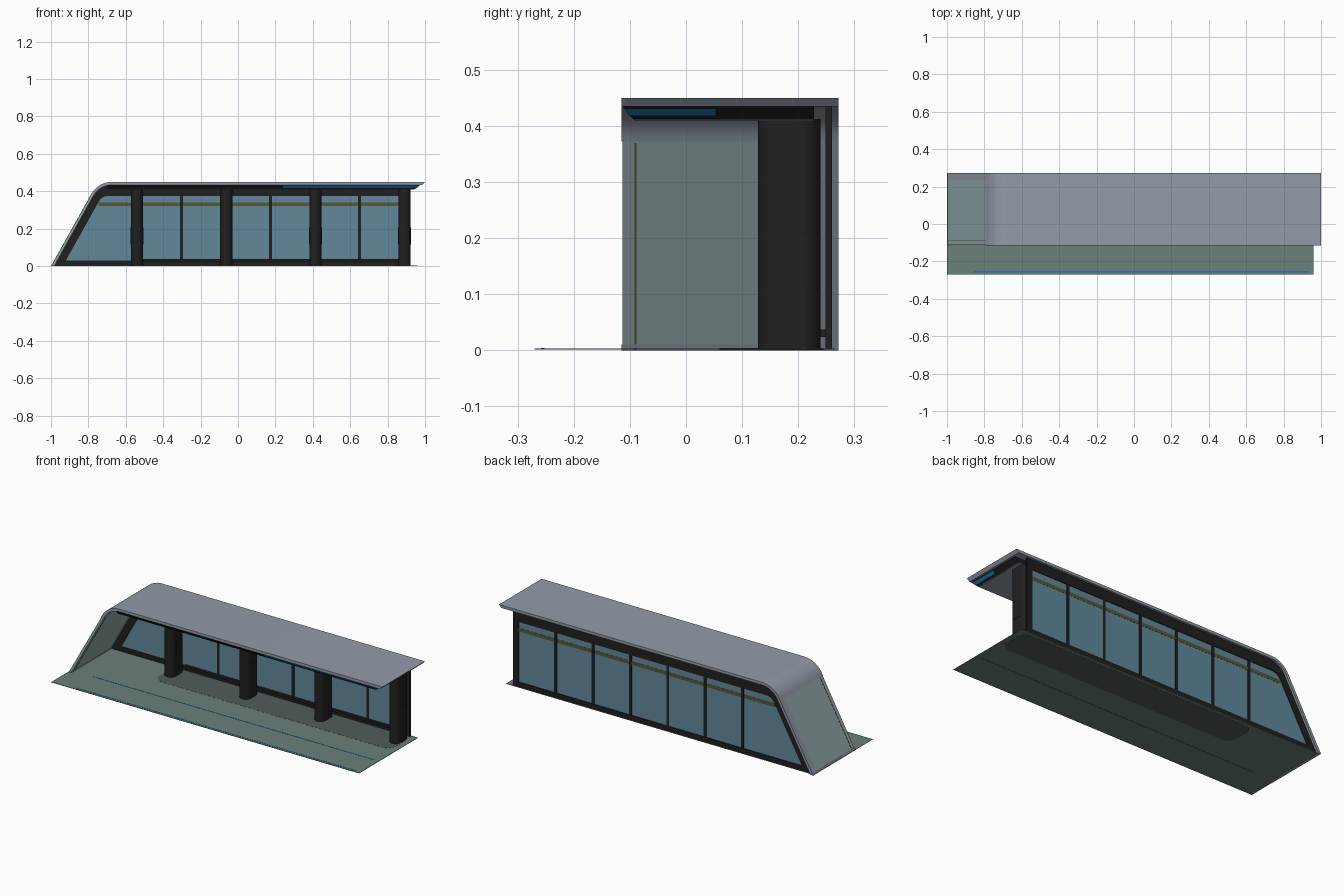
import bpy, bmesh, math

cube = bpy.data.objects.get("Cube")
if cube:
    bpy.data.objects.remove(cube, do_unlink=True)


def material(name, r, g, b):
    m = bpy.data.materials.new(name)
    m.use_nodes = True
    m.diffuse_color = (r, g, b, 1)
    m.node_tree.nodes["Principled BSDF"].inputs["Base Color"].default_value = (r, g, b, 1)
    return m


SLATE = material("slate metal", 0.29, 0.33, 0.39)
BLACK = material("black metal", 0.014, 0.014, 0.014)
GLASS = material("blue glass", 0.12, 0.25, 0.33)
PALE = material("pale glass", 0.29, 0.40, 0.41)
OLIVE = material("olive stripe", 0.10, 0.095, 0.035)
BLUE = material("blue light", 0.01, 0.19, 0.45)
PAVING = material("grey green paving", 0.15, 0.215, 0.19)
DARK = material("dark paving", 0.08, 0.11, 0.105)


def finish(name, bm, mat, smooth=False):
    bmesh.ops.recalc_face_normals(bm, faces=bm.faces)
    mesh = bpy.data.meshes.new(name)
    bm.to_mesh(mesh)
    bm.free()
    mesh.materials.append(mat)
    ob = bpy.data.objects.new(name, mesh)
    bpy.context.collection.objects.link(ob)
    if smooth:
        bpy.ops.object.select_all(action='DESELECT')
        ob.select_set(True)
        bpy.context.view_layer.objects.active = ob
        bpy.ops.object.shade_smooth_by_angle(angle=math.radians(35))
    return ob


def loft(name, first, second, mat, smooth=False):
    """Closed solid between two matching outlines."""
    bm = bmesh.new()
    a = [bm.verts.new(p) for p in first]
    b = [bm.verts.new(p) for p in second]
    bm.faces.new(a)
    bm.faces.new(b)
    for i in range(len(a)):
        j = (i + 1) % len(a)
        bm.faces.new((a[i], a[j], b[j], b[i]))
    return finish(name, bm, mat, smooth)


def extrude_y(name, pts, y0, y1, mat, smooth=False):
    return loft(name, [(x, y0, z) for x, z in pts], [(x, y1, z) for x, z in pts], mat, smooth)


def extrude_z(name, pts, z0, z1, mat, smooth=False):
    return loft(name, [(x, y, z0) for x, y in pts], [(x, y, z1) for x, y in pts], mat, smooth)


def rect(x0, x1, y0, y1):
    return [(x0, y0), (x1, y0), (x1, y1), (x0, y1)]


def box(name, x0, x1, y0, y1, z0, z1, mat):
    return extrude_z(name, rect(x0, x1, y0, y1), z0, z1, mat)


def rounded(x0, x1, y0, y1, r, n=8):
    pts = []
    for k, (cx, cy) in enumerate(rect(x0 + r, x1 - r, y0 + r, y1 - r)):
        for i in range(n + 1):
            a = math.pi * (1 + k / 2) + math.pi / 2 * i / n
            pts.append((cx + r * math.cos(a), cy + r * math.sin(a)))
    return pts


# Side profile: leaning wall, rounded shoulder, flat roof
LEAN = math.radians(60.8)


def lean_x(inset, z):
    return -1 + inset / math.sin(LEAN) + z / math.tan(LEAN)


def shoulder(inset, top, r, n=10):
    cx = lean_x(inset, top) + r * math.tan(LEAN / 2)
    arc = [math.pi / 2 + LEAN * (1 - i / n) for i in range(n + 1)]
    return [(cx + r * math.cos(a), top - r + r * math.sin(a)) for a in arc]


# Roof shell with its shoulder, and the leaning wall below it
T, SPLIT = 0.016, 0.372
FRONT, BACK = -0.115, 0.272


def wall(z0, z1, out=0.0, deep=T):
    return [(lean_x(out, z0), z0), (lean_x(out, z1), z1),
            (lean_x(deep, z1), z1), (lean_x(deep, z0), z0)]


outer = [(lean_x(0, SPLIT), SPLIT)] + shoulder(0, 0.45, 0.126) + [(1, 0.45)]
inner = [(lean_x(T, SPLIT), SPLIT)] + shoulder(T, 0.45 - T, 0.11) + [(0.985, 0.45 - T)]
extrude_y("roof_shell", outer + inner[::-1], FRONT, BACK, SLATE, True)
extrude_y("leaning_wall_border", wall(0, SPLIT), 0.235, BACK, SLATE)
extrude_y("leaning_wall_sill", wall(0, 0.01), FRONT, 0.235, SLATE)
extrude_y("leaning_wall_glass", wall(0.01, SPLIT, 0.001, T - 0.001), FRONT + 0.002, 0.235, PALE)
extrude_y("leaning_wall_stripe", wall(0.01, SPLIT - 0.003, 0, T), -0.092, -0.088, OLIVE)

# Canopy underside: sloping dark fascia, slate soffit and light strip


def canopy(name, x0, y1, z0, z1, grow, mat):
    def ring(z):
        d = 0.435 - z
        return [(x, y, z) for x, y in rect(x0, 0.975 - 1.2 * d + grow, -0.113 + 0.8 * d - grow, y1)]
    return loft(name, ring(z0), ring(z1), mat)


canopy("canopy_fascia", -0.70, 0.228, 0.411, 0.436, 0, BLACK)
canopy("canopy_soffit", -0.699, 0.227, 0.409, 0.412, -0.001, SLATE)
canopy("canopy_light", 0.24, 0.053, 0.418, 0.43, 0.0015, BLUE)

# Back wall frame: a ring between two matching outlines
Y0, Y1 = 0.249, 0.260
X_END, SILL, HEAD = 0.92, 0.03, 0.376
ring_out = [(lean_x(T, 0.003), 0.003)] + shoulder(T, 0.434, 0.11) + [(X_END, 0.434), (X_END, 0.003)]
ring_in = [(lean_x(0.055, SILL), SILL)] + shoulder(0.055, HEAD, 0.06) + [(0.885, HEAD), (0.885, SILL)]
bm = bmesh.new()
loops = [[bm.verts.new((x, y, z)) for x, z in pts]
         for pts, y in ((ring_out, Y0), (ring_out, Y1), (ring_in, Y1), (ring_in, Y0))]
for k in range(4):
    p, q = loops[k], loops[(k + 1) % 4]
    for i in range(len(p)):
        j = (i + 1) % len(p)
        bm.faces.new((p[i], p[j], q[j], q[i]))
finish("back_frame", bm, BLACK)
extrude_y("back_glass", ring_in, 0.253, 0.256, GLASS)
box("back_glass_stripe", lean_x(0.057, 0.34), 0.885, 0.252, 0.257, 0.32, 0.34, OLIVE)
box("bottom_rail", -0.51, 0.86, 0.235, 0.25, 0.024, 0.037, BLACK)

# Mullions
for i in range(6):
    x = -0.54 + 0.238 * i
    box("mullion", x - 0.008, x + 0.008, Y0 + 0.001, Y1 - 0.001, SILL, HEAD, BLACK)

# Columns with a thin access panel on each side
for i in range(4):
    x = -0.54 + 0.477 * i
    extrude_z("column", rounded(x - 0.0325, x + 0.0325, 0.128, 0.24, 0.032), 0.001, 0.412, BLACK, True)
    for s in (-1, 1):
        px = x + s * 0.0325
        box("column_panel", px - 0.002, px + 0.002, 0.161, 0.209, 0.115, 0.205, BLACK)

# Ground plate, darker waiting strip and inlaid light lines
box("ground_plate", -1, 0.96, -0.27, 0.265, 0.001, 0.003, PAVING)
extrude_z("waiting_strip", rounded(-0.58, 0.93, 0.06, 0.245, 0.06), 0.0005, 0.0036, DARK)
box("kerb_light", -0.855, 0.935, -0.258, -0.252, 0.002, 0.004, BLUE)
box("floor_light", -0.86, 0.93, -0.092, -0.088, 0, 0.004, BLUE)
